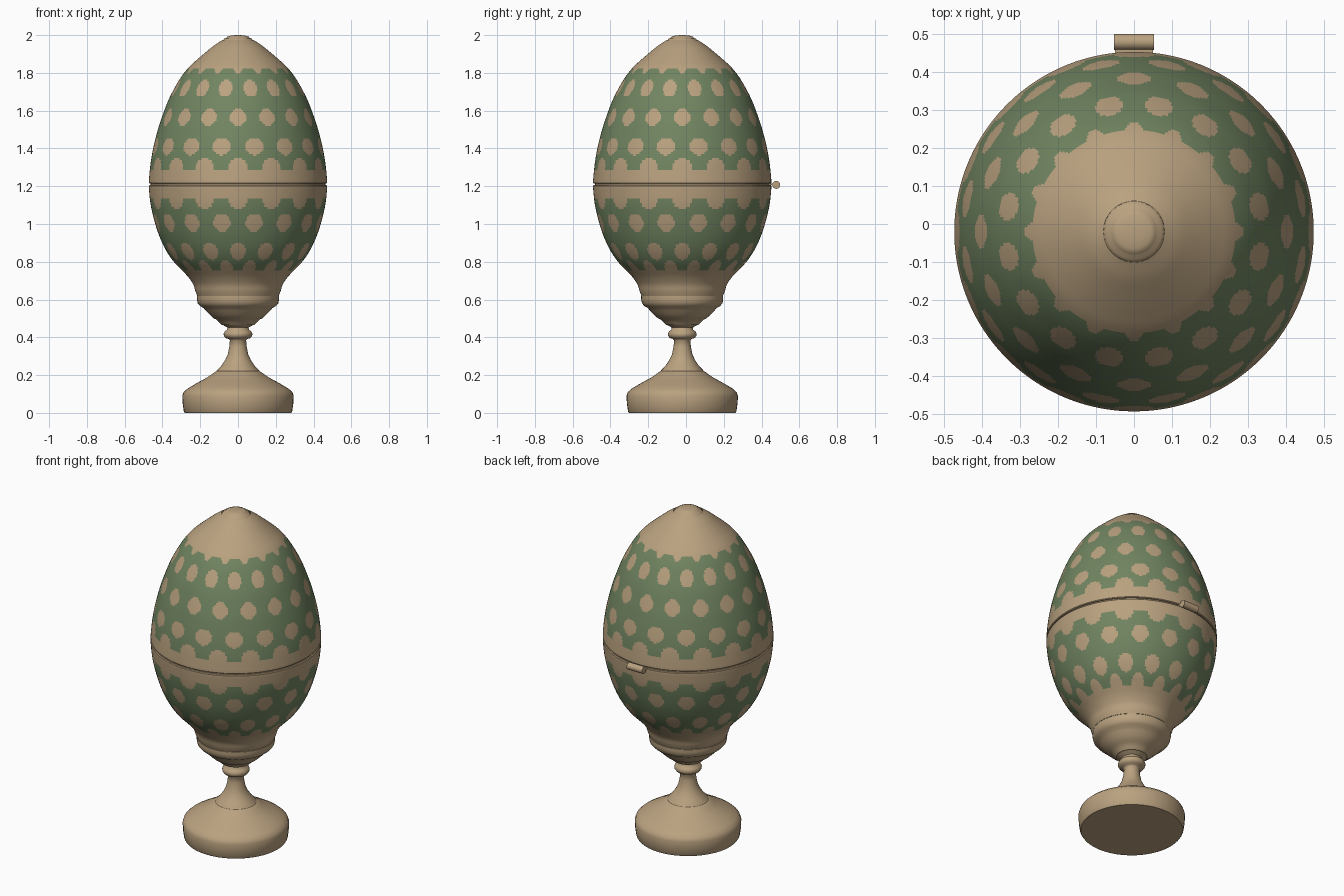
import bpy, bmesh, math
from mathutils import Matrix

if "Cube" in bpy.data.objects:
    bpy.data.objects.remove(bpy.data.objects["Cube"])

AXIS_Y = -0.02          # the egg axis sits slightly forward of the hinge
REPEAT = math.tau / 16  # sixteen spots per ring


def material(name, rgb):
    m = bpy.data.materials.new(name)
    m.diffuse_color = (*rgb, 1)
    m.use_nodes = True
    m.node_tree.nodes["Principled BSDF"].inputs["Base Color"].default_value = m.diffuse_color
    return m


TAN = material("tan", (0.49, 0.36, 0.215))
GREEN = material("moss_green", (0.165, 0.235, 0.12))


def smooth_profile(pts, step):
    """Rounded curve through (z, r) points, sampled about every step."""
    out = []
    for i in range(len(pts) - 1):
        p0, p1, p2, p3 = (pts[max(i - 1, 0)], pts[i], pts[i + 1],
                          pts[min(i + 2, len(pts) - 1)])
        n = max(1, math.ceil(math.dist(p1, p2) / step))
        for k in range(n):
            t = k / n
            out.append(tuple(
                0.5 * (2 * b + (c - a) * t + (2 * a - 5 * b + 4 * c - d) * t * t
                       + (3 * b - a - 3 * c + d) * t ** 3)
                for a, b, c, d in zip(p0, p1, p2, p3)))
    return out + [pts[-1]]


def lathe(name, profile, segments, is_green=None, angle=40):
    """Turn a bottom-to-top (z, r) profile round the egg axis."""
    bm = bmesh.new()
    rings = []
    for z, r in profile:
        rings.append([bm.verts.new((r * math.cos(math.tau * j / segments),
                                    AXIS_Y + r * math.sin(math.tau * j / segments), z))
                      for j in range(segments)])
    for lo, hi in zip(rings, rings[1:]):
        for j in range(segments):
            k = (j + 1) % segments
            f = bm.faces.new((lo[j], lo[k], hi[k], hi[j]))
            if is_green:
                c = f.calc_center_median()
                f.material_index = int(is_green(math.atan2(c.y - AXIS_Y, c.x), c.z))
    bmesh.ops.remove_doubles(bm, verts=bm.verts[:], dist=1e-5)
    return finish(name, bm, angle)


def finish(name, bm, angle):
    me = bpy.data.meshes.new(name)
    bm.to_mesh(me)
    bm.free()
    me.materials.append(TAN)
    me.materials.append(GREEN)
    ob = bpy.data.objects.new(name, me)
    bpy.context.collection.objects.link(ob)
    bpy.ops.object.select_all(action='DESELECT')
    ob.select_set(True)
    bpy.context.view_layer.objects.active = ob
    bpy.ops.object.shade_smooth_by_angle(angle=math.radians(angle))
    return ob


def in_spot(a, z, row_z, shift):
    """Inside one of the oval spots of a ring; shift is 0 or half a repeat."""
    d = (a - shift * REPEAT + REPEAT / 2) % REPEAT - REPEAT / 2
    return (d / 0.105) ** 2 + ((z - row_z) / 0.046) ** 2 < 1


def painted(low, high, rows):
    """Green band between two heights, broken by staggered rings of tan spots."""
    return lambda a, z: (low < z < high and
                         not any(in_spot(a, z, rz, s) for rz, s in rows))


# Egg: lid and bowl, each with a rolled lip at the seam
lip_up = [(1.214, 0.445), (1.214, 0.468), (1.218, 0.472)]
lid = lip_up + smooth_profile(
    [(1.23, 0.472), (1.32, 0.463), (1.41, 0.447), (1.5, 0.424), (1.565, 0.403),
     (1.65, 0.371), (1.72, 0.336), (1.78, 0.3), (1.83, 0.26), (1.87, 0.217),
     (1.92, 0.158), (1.95, 0.12), (1.975, 0.08)], 0.011)
lathe("egg_lid", lid, 288,
      painted(1.29, 1.825, [(1.305, 0), (1.41, 0.5), (1.565, 0), (1.72, 0.5), (1.845, 0)]))

bowl = smooth_profile(
    [(0.62, 0.216), (0.645, 0.226), (0.68, 0.237), (0.72, 0.264), (0.76, 0.302),
     (0.8, 0.34), (0.855, 0.378), (0.92, 0.41), (1.0, 0.438), (1.1, 0.462),
     (1.19, 0.472)], 0.011) + [(1.202, 0.472), (1.206, 0.468), (1.206, 0.445)]
lathe("egg_bowl", bowl, 288,
      painted(0.752, 1.133, [(1.125, 0), (1.005, 0.5), (0.855, 0), (0.762, 0.5)]))

lathe("seam_band", [(1.19, 0.462), (1.23, 0.462)], 64)

# Small button on the tip of the lid
lathe("tip_button", [(1.97, 0.08), (1.982, 0.072), (1.984, 0.062), (1.991, 0.058),
                     (1.996, 0.045), (1.999, 0.025), (2.0, 0)], 32, angle=60)

# Cup under the egg
lathe("cup", [(0.465, 0.0), (0.465, 0.085), (0.478, 0.098), (0.495, 0.115), (0.5, 0.128),
              (0.52, 0.15), (0.54, 0.17), (0.555, 0.182), (0.565, 0.2), (0.58, 0.213),
              (0.6, 0.217), (0.618, 0.217), (0.622, 0.212), (0.622, 0.0)], 48)

# Stem with its collar
stem = [(0.215, 0.118), (0.225, 0.112), (0.25, 0.088), (0.28, 0.068), (0.31, 0.054),
        (0.35, 0.046), (0.385, 0.043), (0.392, 0.05), (0.396, 0.066), (0.408, 0.075),
        (0.42, 0.076), (0.432, 0.07), (0.44, 0.058), (0.452, 0.056), (0.468, 0.085)]
lathe("stem", stem, 32, angle=60)

# Round foot
foot = [(0.0, 0.0), (0.0, 0.282), (0.008, 0.287), (0.05, 0.293), (0.09, 0.295),
        (0.11, 0.288), (0.128, 0.268), (0.145, 0.24), (0.165, 0.205), (0.185, 0.168),
        (0.2, 0.145), (0.215, 0.125), (0.222, 0.112), (0.222, 0.0)]
lathe("foot", foot, 48)

# Hinge barrel at the back, with a leaf reaching to the seam
bm = bmesh.new()
bmesh.ops.create_cone(bm, cap_ends=True, segments=16, radius1=0.021, radius2=0.021,
                      depth=0.104, matrix=Matrix.Translation((0, 0.478, 1.207))
                      @ Matrix.Rotation(math.pi / 2, 4, 'Y'))
bmesh.ops.create_cube(bm, size=1, matrix=Matrix.Translation((0, 0.45, 1.21))
                      @ Matrix.Diagonal((0.1, 0.03, 0.008, 1)))
finish("hinge", bm, 40)
